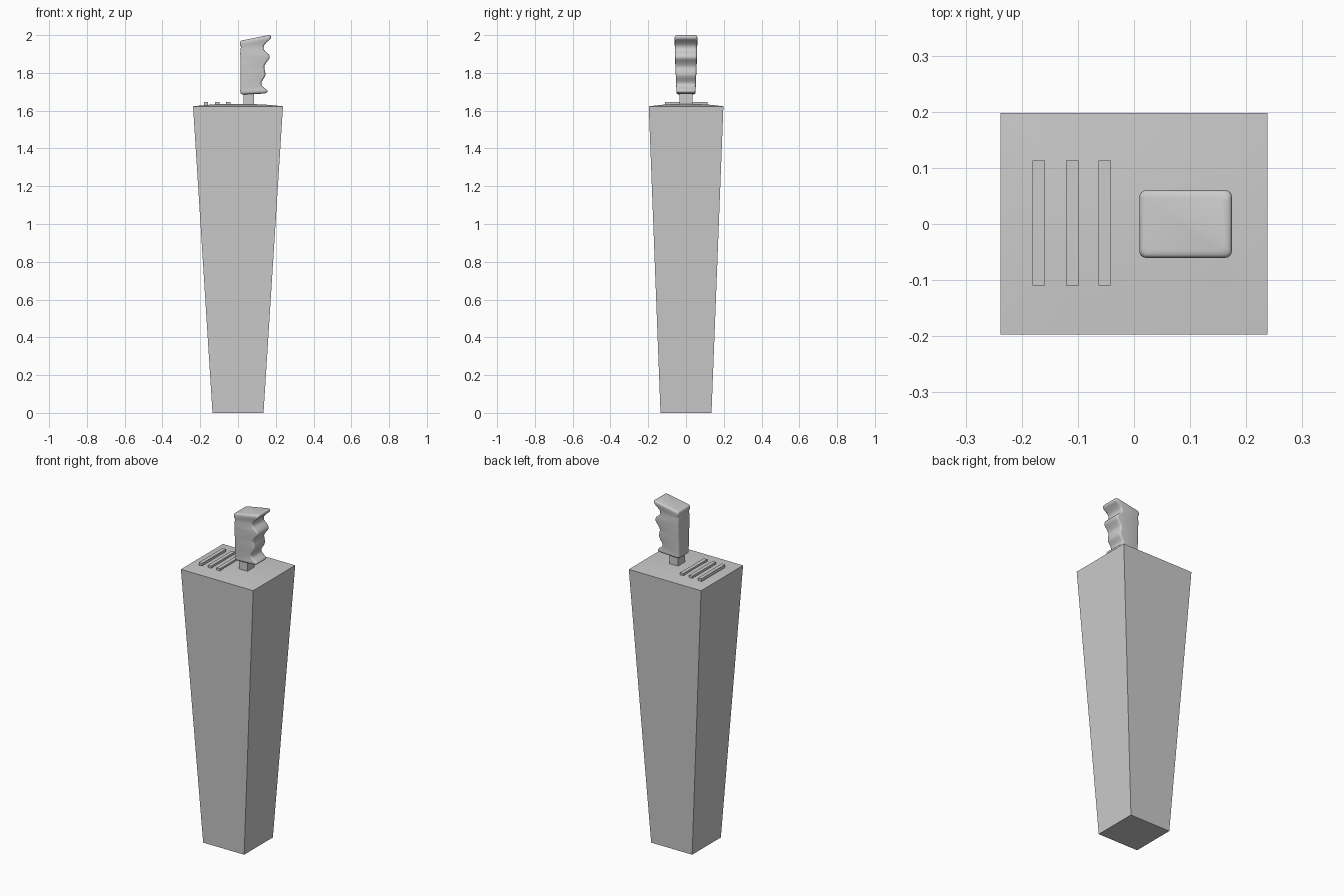
import bpy, bmesh, math

if "Cube" in bpy.data.objects:
    bpy.data.objects.remove(bpy.data.objects["Cube"])


def finish(name, bm, angle=None):
    bmesh.ops.recalc_face_normals(bm, faces=bm.faces)
    mesh = bpy.data.meshes.new(name)
    bm.to_mesh(mesh)
    bm.free()
    ob = bpy.data.objects.new(name, mesh)
    bpy.context.collection.objects.link(ob)
    if angle:
        bpy.ops.object.select_all(action='DESELECT')
        ob.select_set(True)
        bpy.context.view_layer.objects.active = ob
        bpy.ops.object.shade_smooth_by_angle(angle=math.radians(angle))
    return ob


def loft(name, rings, angle=None):
    bm = bmesh.new()
    loops = [[bm.verts.new(p) for p in ring] for ring in rings]
    for a, b in zip(loops, loops[1:]):
        for i in range(len(a)):
            j = (i + 1) % len(a)
            bm.faces.new((a[i], a[j], b[j], b[i]))
    bm.faces.new(loops[0])
    bm.faces.new(loops[-1])
    return finish(name, bm, angle)


def rect(x0, x1, y0, y1, z):
    return [(x0, y0, z), (x1, y0, z), (x1, y1, z), (x0, y1, z)]


def box(name, x0, x1, y0, y1, z0, z1):
    return loft(name, [rect(x0, x1, y0, y1, z0), rect(x0, x1, y0, y1, z1)])


# Tapered pedestal with a very shallow crowned top
loft("pedestal", [rect(-.135, .135, -.135, .135, 0),
                  rect(-.238, .238, -.197, .198, 1.623),
                  rect(-.16, .16, -.13, .13, 1.631),
                  rect(-.08, .08, -.07, .07, 1.635)], 30)

# Three raised ribs beside the handle
for i, x in enumerate((-.17, -.11, -.052)):
    box(f"rib_{i + 1}", x - .011, x + .011, -.11, .113, 1.62, 1.646)

# Square shaft below the grip
box("handle_shaft", .029, .085, -.034, .034, 1.62, 1.70)

# Moulded grip: rows of left z, right z, left x, right x, half depth
ROWS = [(1.686, 1.690, .024, .135, .040), (1.690, 1.696, .015, .152, .048),
        (1.699, 1.706, .012, .156, .051), (1.715, 1.718, .012, .142, .051),
        (1.730, 1.733, .012, .126, .052), (1.752, 1.752, .012, .125, .053),
        (1.782, 1.782, .012, .143, .054), (1.804, 1.804, .012, .144, .055),
        (1.828, 1.832, .012, .139, .056), (1.850, 1.855, .012, .150, .057),
        (1.870, 1.880, .012, .168, .057), (1.890, 1.900, .012, .160, .058),
        (1.910, 1.922, .012, .138, .058), (1.928, 1.945, .014, .138, .058),
        (1.938, 1.965, .015, .155, .059), (1.948, 1.980, .010, .172, .060),
        (1.962, 1.992, .010, .174, .060), (1.969, 1.998, .014, .170, .056),
        (1.972, 2.000, .022, .162, .048)]


def spline(a, b, c, d, t):
    return tuple(.5 * (2 * q + (r - p) * t + (2 * p - 5 * q + 4 * r - s) * t * t
                       + (3 * q - p - 3 * r + s) * t ** 3)
                 for p, q, r, s in zip(a, b, c, d))


def grip_ring(zl, zr, xl, xr, hy, rad=.012, n=4):
    ring = []
    for k, (cx, cy) in enumerate(((xr - rad, hy - rad), (xl + rad, hy - rad),
                                  (xl + rad, rad - hy), (xr - rad, rad - hy))):
        for i in range(n + 1):
            a = math.pi / 2 * (k + i / n)
            x, y = cx + rad * math.cos(a), cy + rad * math.sin(a)
            ring.append((x, y, zl + (zr - zl) * (x - xl) / (xr - xl)))
    return ring


rows = []
for i in range(len(ROWS) - 1):
    quad = [ROWS[min(max(i + k, 0), len(ROWS) - 1)] for k in (-1, 0, 1, 2)]
    rows += [spline(*quad, t / 3) for t in range(3)]
rows.append(ROWS[-1])
loft("grip", [grip_ring(*r) for r in rows], 50)
